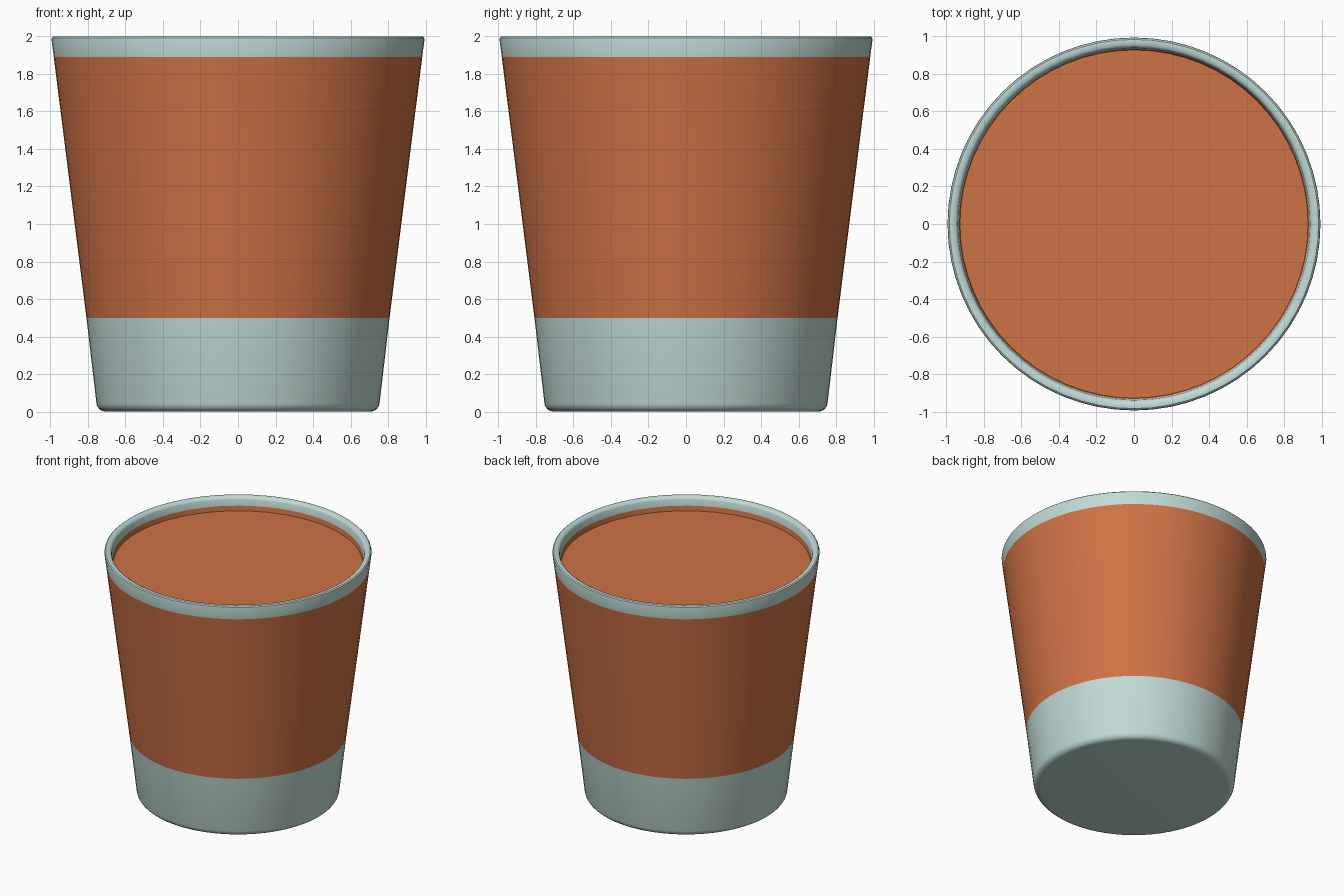
import bpy, bmesh, math

if "Cube" in bpy.data.objects:
    bpy.data.objects.remove(bpy.data.objects["Cube"])

SEGMENTS = 64


def material(name, rgb):
    m = bpy.data.materials.new(name)
    m.diffuse_color = (*rgb, 1)
    m.use_nodes = True
    m.node_tree.nodes["Principled BSDF"].inputs["Base Color"].default_value = m.diffuse_color
    return m


glaze = material("pale teal", (0.53, 0.70, 0.67))
clay = material("terracotta", (0.62, 0.17, 0.061))


def lathe(name, profile, mats):
    """Spin (radius, z, material of the band that follows) points around z."""
    bm = bmesh.new()
    rings = []
    for r, z, _ in profile:
        if r == 0:
            rings.append([bm.verts.new((0, 0, z))] * SEGMENTS)
        else:
            rings.append([bm.verts.new((r * math.cos(a), r * math.sin(a), z))
                          for a in (2 * math.pi * i / SEGMENTS for i in range(SEGMENTS))])
    for lower, upper, point in zip(rings, rings[1:], profile):
        for i in range(SEGMENTS):
            j = (i + 1) % SEGMENTS
            corners = list(dict.fromkeys((lower[i], lower[j], upper[j], upper[i])))
            bm.faces.new(corners).material_index = point[2]
    mesh = bpy.data.meshes.new(name)
    bm.to_mesh(mesh)
    bm.free()
    for m in mats:
        mesh.materials.append(m)
    obj = bpy.data.objects.new(name, mesh)
    bpy.context.collection.objects.link(obj)
    bpy.ops.object.select_all(action='DESELECT')
    obj.select_set(True)
    bpy.context.view_layer.objects.active = obj
    bpy.ops.object.shade_smooth_by_angle(angle=math.radians(35))
    return obj


# Cup: flat base, rounded foot, tapered wall with a wide band, rounded lip, inner wall
profile = [(0, 0, 0), (0.70, 0, 0)]
for k in range(1, 6):
    a = math.radians(-90 + 83 * k / 5)
    profile.append((0.705 + 0.05 * math.cos(a), 0.05 + 0.05 * math.sin(a), 0))
profile += [(0.808, 0.50, 1), (0.982, 1.89, 0)]
profile += [(0.994, 1.982, 0), (0.992, 1.992, 0), (0.984, 1.999, 0), (0.972, 2.0, 0),
            (0.955, 1.997, 0), (0.944, 1.990, 0), (0.939, 1.978, 0)]
profile += [(0.933, 1.93, 1), (0.69, 0.08, 1), (0, 0.08, 1)]
lathe("cup", profile, [glaze, clay])

# Flat filling just below the lip
lathe("filling", [(0, 1.885, 0), (0.928, 1.885, 0), (0.93, 1.89, 0), (0, 1.89, 0)], [clay])
